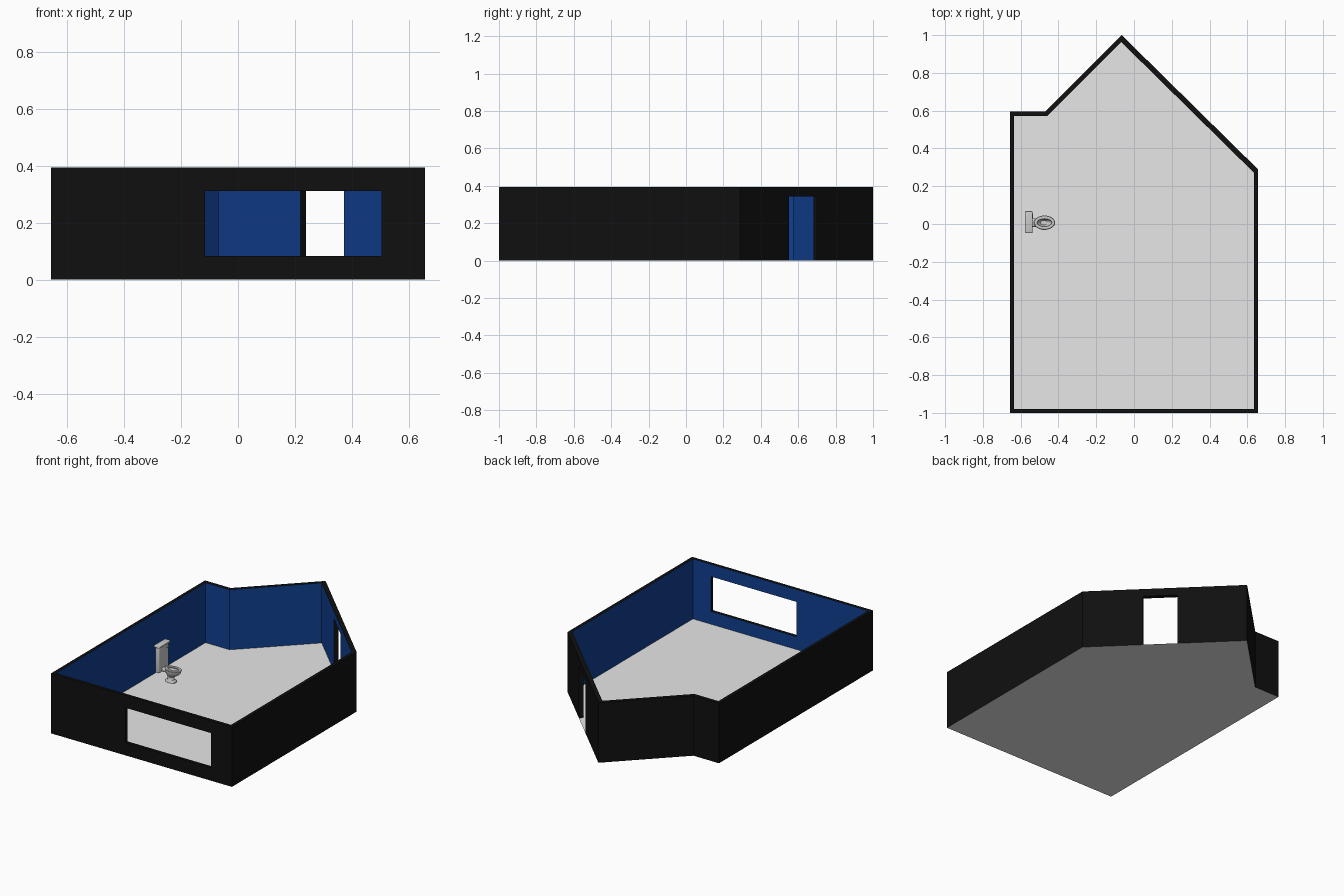
import bpy, bmesh, math
from mathutils import Vector
from mathutils.geometry import intersect_line_line

if "Cube" in bpy.data.objects:
    bpy.data.objects.remove(bpy.data.objects["Cube"])

H = 0.393


def material(name, rgb):
    m = bpy.data.materials.new(name)
    m.diffuse_color = (*rgb, 1)
    m.use_nodes = True
    m.node_tree.nodes["Principled BSDF"].inputs["Base Color"].default_value = m.diffuse_color
    return m


BLACK = material("black", (0.005, 0.005, 0.005))
BLUE = material("deep blue", (0.005, 0.05, 0.28))
FLOOR = material("pale grey", (0.8, 0.8, 0.8))
CERAMIC = material("ceramic grey", (0.6, 0.6, 0.6))


def new_object(name, bm, mats, smooth=False):
    me = bpy.data.meshes.new(name)
    bm.to_mesh(me)
    bm.free()
    ob = bpy.data.objects.new(name, me)
    bpy.context.collection.objects.link(ob)
    for m in mats:
        me.materials.append(m)
    if smooth:
        bpy.context.view_layer.objects.active = ob
        ob.select_set(True)
        bpy.ops.object.shade_smooth_by_angle(angle=math.radians(40))
        ob.select_set(False)
    return ob


# Room outline, anticlockwise, with a wall thickness for each side
outline = [Vector((x, y, 0)) for x, y in
           [(-.656, -1), (.656, -1), (.656, .29), (-.065, 1), (-.47, .595), (-.656, .595)]]
thick = [.021, .021, .028, .024, .024, .021]
names = ["front", "right", "door", "angled", "short_back", "left"]
# Openings: start, end along the wall, then bottom, top
openings = {"front": (.541, 1.159, .084, .312), "door": (.372, .585, 0, .342)}
N = len(outline)


def inward(i):
    d = (outline[(i + 1) % N] - outline[i]).normalized()
    return d, Vector((-d.y, d.x, 0)) * thick[i]


def inner_corner(i):
    (d0, n0), (d1, n1) = inward(i - 1), inward(i)
    a, b = outline[i] + n0, outline[i] + n1
    return intersect_line_line(a, a + d0, b, b + d1)[0]


inner = [inner_corner(i) for i in range(N)]


def wall(i):
    a, b = outline[i], outline[(i + 1) % N]
    d, n = inward(i)
    length = (b - a).length
    hole = openings.get(names[i])
    us, zs = [0, length], [0, H]
    if hole:
        us = [0, hole[0], hole[1], length]
        zs = sorted({0, hole[2], hole[3], H})
    outs = [a + d * u for u in us]
    ins = [p + n for p in outs]
    ins[0], ins[-1] = inner[i], inner[(i + 1) % N]
    bm = bmesh.new()

    def quad(pts, mat=0):
        bm.faces.new([bm.verts.new(p) for p in pts]).material_index = mat

    def up(p, z):
        return Vector((p.x, p.y, z))

    for k in range(len(us) - 1):
        o, p, q, r = outs[k], outs[k + 1], ins[k], ins[k + 1]
        for z0, z1 in zip(zs, zs[1:]):
            if hole and k == 1 and z0 == hole[2]:
                # reveals around the opening
                quad([up(o, z0), up(q, z0), up(q, z1), up(o, z1)])
                quad([up(p, z0), up(p, z1), up(r, z1), up(r, z0)])
                quad([up(o, z1), up(q, z1), up(r, z1), up(p, z1)])
                if z0 > 0:
                    quad([up(o, z0), up(p, z0), up(r, z0), up(q, z0)])
                continue
            quad([up(o, z0), up(p, z0), up(p, z1), up(o, z1)])
            quad([up(r, z0), up(q, z0), up(q, z1), up(r, z1)], 1)
        quad([up(o, H), up(p, H), up(r, H), up(q, H)])
    bmesh.ops.remove_doubles(bm, verts=bm.verts, dist=1e-5)
    new_object(names[i] + "_wall", bm, [BLACK, BLUE])


for i in range(N):
    wall(i)

# Floor sheet under the whole room
bm = bmesh.new()
bm.faces.new([bm.verts.new(p) for p in outline])
new_object("floor", bm, [FLOOR])


def box(name, lo, hi, bevel):
    bm = bmesh.new()
    bmesh.ops.create_cube(bm, size=1)
    for v in bm.verts:
        v.co = [(l + h) / 2 + c * (h - l) for l, h, c in zip(lo, hi, v.co)]
    bmesh.ops.bevel(bm, geom=bm.edges[:], offset=bevel, segments=3, profile=.5, affect='EDGES')
    return new_object(name, bm, [CERAMIC], True)


def lathe(name, rings, cy, n=40):
    """Stack of ellipses (centre x, x radius, y radius, z) skinned together."""
    bm = bmesh.new()
    loops = [[bm.verts.new((cx + rx * math.cos(2 * math.pi * k / n),
                            cy + ry * math.sin(2 * math.pi * k / n), z)) for k in range(n)]
             for cx, rx, ry, z in rings]
    for A, B in zip(loops, loops[1:]):
        for k in range(n):
            bm.faces.new([A[k], A[(k + 1) % n], B[(k + 1) % n], B[k]])
    bm.faces.new(loops[0][::-1])
    bm.faces.new(loops[-1])
    return new_object(name, bm, [CERAMIC], True)


# Toilet: pedestal and hollow bowl, seat ring, tank, lid, neck and lever
CY = .007
lathe("toilet_bowl", [(-.49, .037, .026, .001), (-.49, .036, .025, .008), (-.49, .024, .018, .016),
                      (-.49, .021, .017, .034), (-.483, .035, .026, .046), (-.476, .050, .034, .064),
                      (-.474, .053, .036, .080), (-.474, .040, .026, .080), (-.474, .036, .022, .064),
                      (-.478, .018, .012, .048)], CY)

bm = bmesh.new()
M, S = 40, 8
ring = [[bm.verts.new((-.474 + (.046 + .010 * math.cos(t)) * math.cos(a),
                       CY + (.028 + .010 * math.cos(t)) * math.sin(a), .084 + .006 * math.sin(t)))
         for t in [2 * math.pi * s / S for s in range(S)]]
        for a in [2 * math.pi * k / M for k in range(M)]]
for k in range(M):
    for s in range(S):
        bm.faces.new([ring[k][s], ring[(k + 1) % M][s],
                      ring[(k + 1) % M][(s + 1) % S], ring[k][(s + 1) % S]])
new_object("toilet_seat", bm, [CERAMIC], True)

box("toilet_tank", (-.572, CY - .050, .055), (-.542, CY + .054, .222), .006)
box("tank_lid", (-.577, CY - .055, .220), (-.537, CY + .061, .236), .005)
box("bowl_neck", (-.545, CY - .022, .058), (-.512, CY + .022, .082), .006)
box("flush_lever", (-.543, CY + .022, .198), (-.535, CY + .048, .206), .002)
